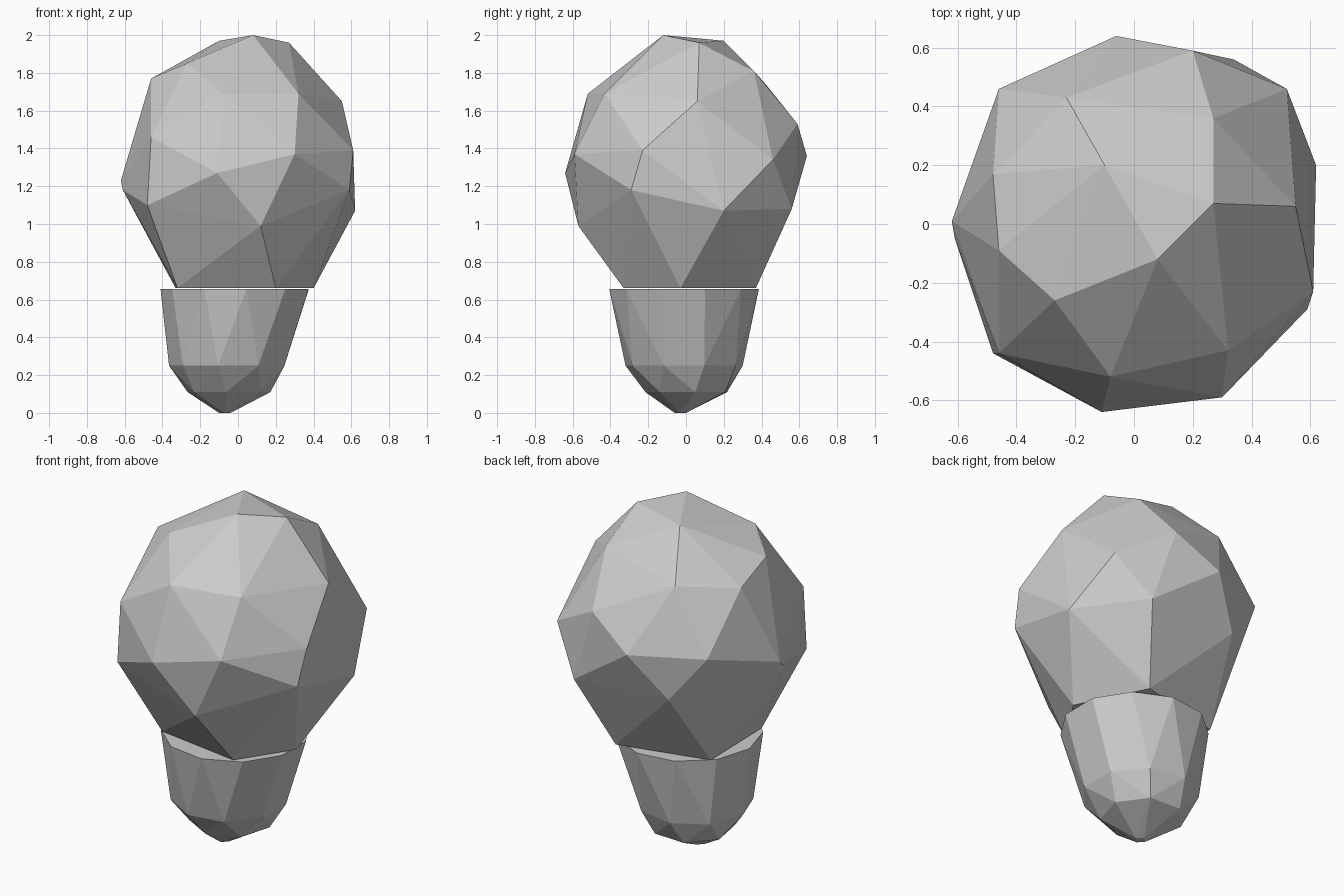
import bpy
import bmesh
import math

default_cube = bpy.data.objects.get("Cube")
if default_cube:
    bpy.data.objects.remove(default_cube, do_unlink=True)


def make_material(name, colour):
    material = bpy.data.materials.new(name)
    material.use_nodes = True
    material.diffuse_color = colour
    material.node_tree.nodes["Principled BSDF"].inputs["Base Color"].default_value = colour
    return material


def faceted_solid(name, points, material):
    """Wrap a flat-shaded convex shell around the given corner points."""
    mesh = bpy.data.meshes.new(name)
    shell = bmesh.new()
    for point in points:
        shell.verts.new(point)
    result = bmesh.ops.convex_hull(shell, input=shell.verts)
    unused = set(result["geom_interior"]) | set(result["geom_unused"])
    loose = [item for item in unused if isinstance(item, bmesh.types.BMVert)]
    bmesh.ops.delete(shell, geom=loose, context="VERTS")
    bmesh.ops.recalc_face_normals(shell, faces=shell.faces)
    shell.to_mesh(mesh)
    shell.free()
    mesh.materials.append(material)
    solid = bpy.data.objects.new(name, mesh)
    bpy.context.collection.objects.link(solid)
    return solid


def ring(count, height, centre, radius, turn):
    """Evenly spaced corner points around an upright axis."""
    points = []
    for index in range(count):
        angle = math.radians(turn) + math.tau * index / count
        points.append((centre[0] + radius * math.cos(angle),
                       centre[1] + radius * math.sin(angle),
                       height))
    return points


grey = make_material("plain grey", (0.6, 0.6, 0.6, 1))

# Rounded, irregular head: corner points by tier
crown = [(.08, -.12, 2), (-.1, .2, 1.97), (.27, .07, 1.96)]
shoulder = [
    (-.23, .43, 1.73), (.27, .36, 1.81), (-.46, -.09, 1.77),
    (-.48, .17, 1.69), (-.27, -.26, 1.85), (-.08, -.52, 1.69),
    (.32, -.43, 1.69), (.55, .06, 1.65), (.2, .59, 1.53),
]
waist = [
    (-.46, -.44, 1.46), (-.11, -.64, 1.27), (.3, -.59, 1.37),
    (.61, -.23, 1.39), (.52, .46, 1.34), (-.06, .64, 1.36),
    (-.46, .46, 1.37), (-.62, .01, 1.23), (-.61, -.05, 1.18),
]
underside = [
    (-.48, -.44, 1.1), (.12, -.57, .99), (.59, -.29, 1.18),
    (.62, .2, 1.07), (.34, .56, 1.08), (-.25, .52, 1.1),
]
neck = [(.2, -.33, .66), (.4, -.03, .66), (.2, .37, .66),
        (-.33, .24, .66), (-.32, -.25, .66)]
faceted_solid("head", crown + shoulder + waist + underside + neck, grey)

# Tapered base: wide rim, narrow foot, blunt tip
rim = ring(11, .655, (-.01, -.01), .4, 16)
foot = ring(9, .25, (-.05, -.01), .315, 20)
heel = ring(7, .11, (-.05, .01), .225, 10)
tip = ring(4, 0, (-.07, -.03), .03, 0)
faceted_solid("base", rim + foot + heel + tip, grey)
